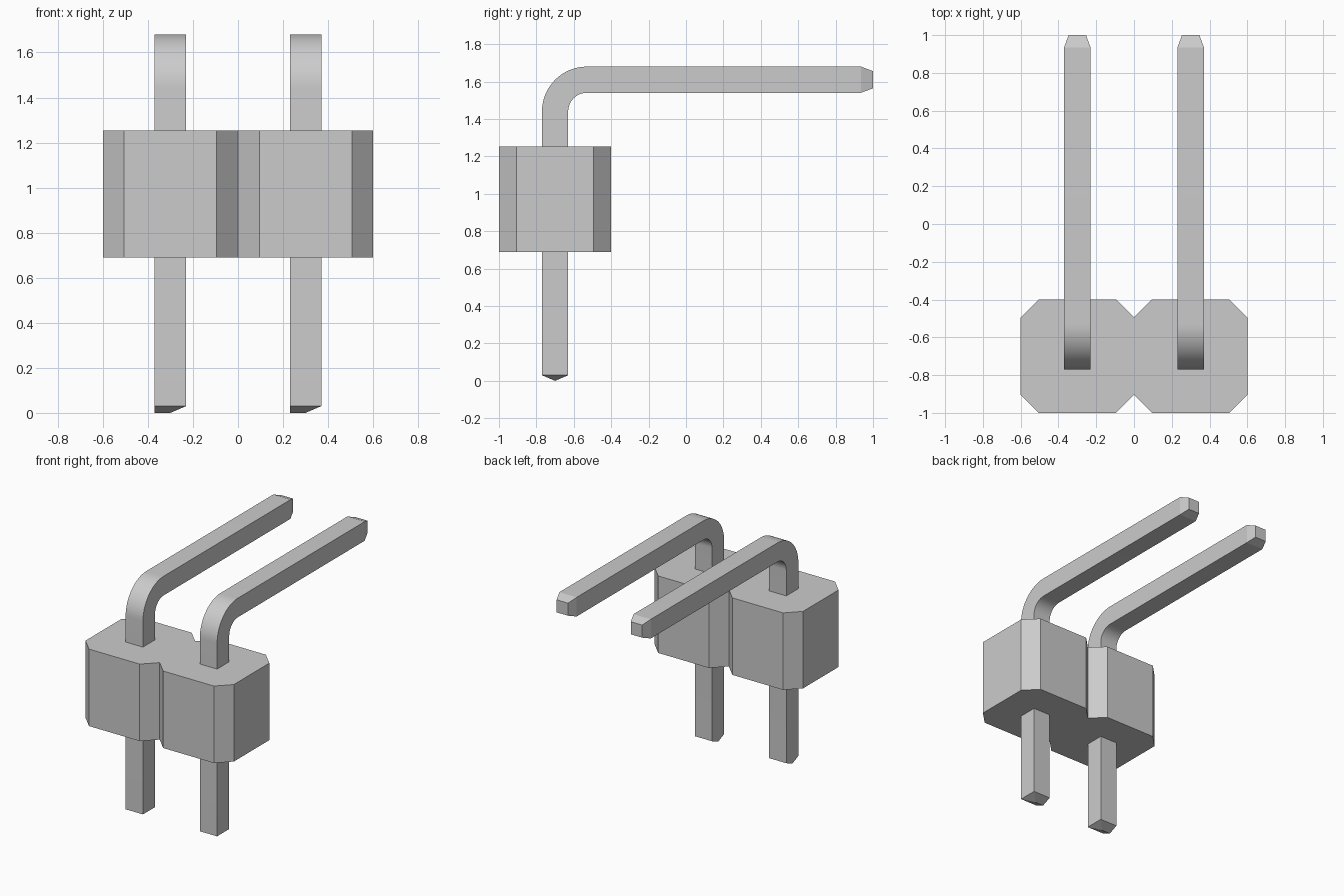
import bpy, bmesh, math

if "Cube" in bpy.data.objects:
    bpy.data.objects.remove(bpy.data.objects["Cube"])

grey = bpy.data.materials.new("plain_grey")
grey.diffuse_color = (0.6, 0.6, 0.6, 1)
grey.use_nodes = True
grey.node_tree.nodes["Principled BSDF"].inputs["Base Color"].default_value = grey.diffuse_color

PITCH = 0.30            # distance of each pin from the centre
H = 0.07                # half thickness of a pin
PIN_Y, PIN_Z = -0.70, 1.61


def finish(name, bm):
    bmesh.ops.recalc_face_normals(bm, faces=bm.faces)
    mesh = bpy.data.meshes.new(name)
    bm.to_mesh(mesh)
    bm.free()
    mesh.materials.append(grey)
    obj = bpy.data.objects.new(name, mesh)
    bpy.context.collection.objects.link(obj)
    return obj


# Housing: two chamfered blocks joined in one notched outline
def housing():
    c, y0, y1 = 0.095, -1.0, -0.40
    half = [(0, y0 + c), (c, y0), (0.6 - c, y0), (0.6, y0 + c),
            (0.6, y1 - c), (0.6 - c, y1), (c, y1), (0, y1 - c)]
    outline = half + [(-x, y) for x, y in reversed(half[1:-1])]
    bm = bmesh.new()
    base = bm.faces.new([bm.verts.new((x, y, 0.69)) for x, y in outline])
    top = bmesh.ops.extrude_face_region(bm, geom=[base])["geom"]
    bmesh.ops.translate(bm, vec=(0, 0, 1.253 - 0.69),
                        verts=[v for v in top if isinstance(v, bmesh.types.BMVert)])
    finish("housing", bm)


# Pin: square section swept up, around the bend and back to a tapered tip
def pin(name, cx):
    bm = bmesh.new()
    r, steps = 0.17, 16
    by, bz = PIN_Y + r, PIN_Z - r
    path = [(PIN_Y, 0.03, 0, H)]                   # y, z, bend angle, half size
    for i in range(steps + 1):
        a = math.pi / 2 * i / steps
        path.append((by - r * math.cos(a), bz + r * math.sin(a), a, H))
    path += [(0.935, PIN_Z, math.pi / 2, H), (1.0, PIN_Z, math.pi / 2, 0.046)]

    rings = []
    for y, z, a, h in path:
        ny, nz = -math.cos(a), math.sin(a)         # towards the outside of the bend
        rings.append([bm.verts.new((cx + sx * h, y + so * h * ny, z + so * h * nz))
                      for sx, so in ((-1, 1), (1, 1), (1, -1), (-1, -1))])
    for lo, hi in zip(rings, rings[1:]):
        for k in range(4):
            j = (k + 1) % 4
            bm.faces.new((lo[k], lo[j], hi[j], hi[k]))
    bm.faces.new(rings[-1])

    # Lower end: short ridge, gabled on the left and hipped on the right
    fl, fr, br, bl = rings[0]
    ra = bm.verts.new((cx - H, PIN_Y, 0))
    rb = bm.verts.new((cx, PIN_Y, 0))
    for face in ((fl, fr, rb, ra), (br, bl, ra, rb), (fr, br, rb), (bl, fl, ra)):
        bm.faces.new(face)

    obj = finish(name, bm)
    bpy.ops.object.select_all(action='DESELECT')
    obj.select_set(True)
    bpy.context.view_layer.objects.active = obj
    bpy.ops.object.shade_smooth_by_angle(angle=math.radians(15))


housing()
pin("left_pin", -PITCH)
pin("right_pin", PITCH)
